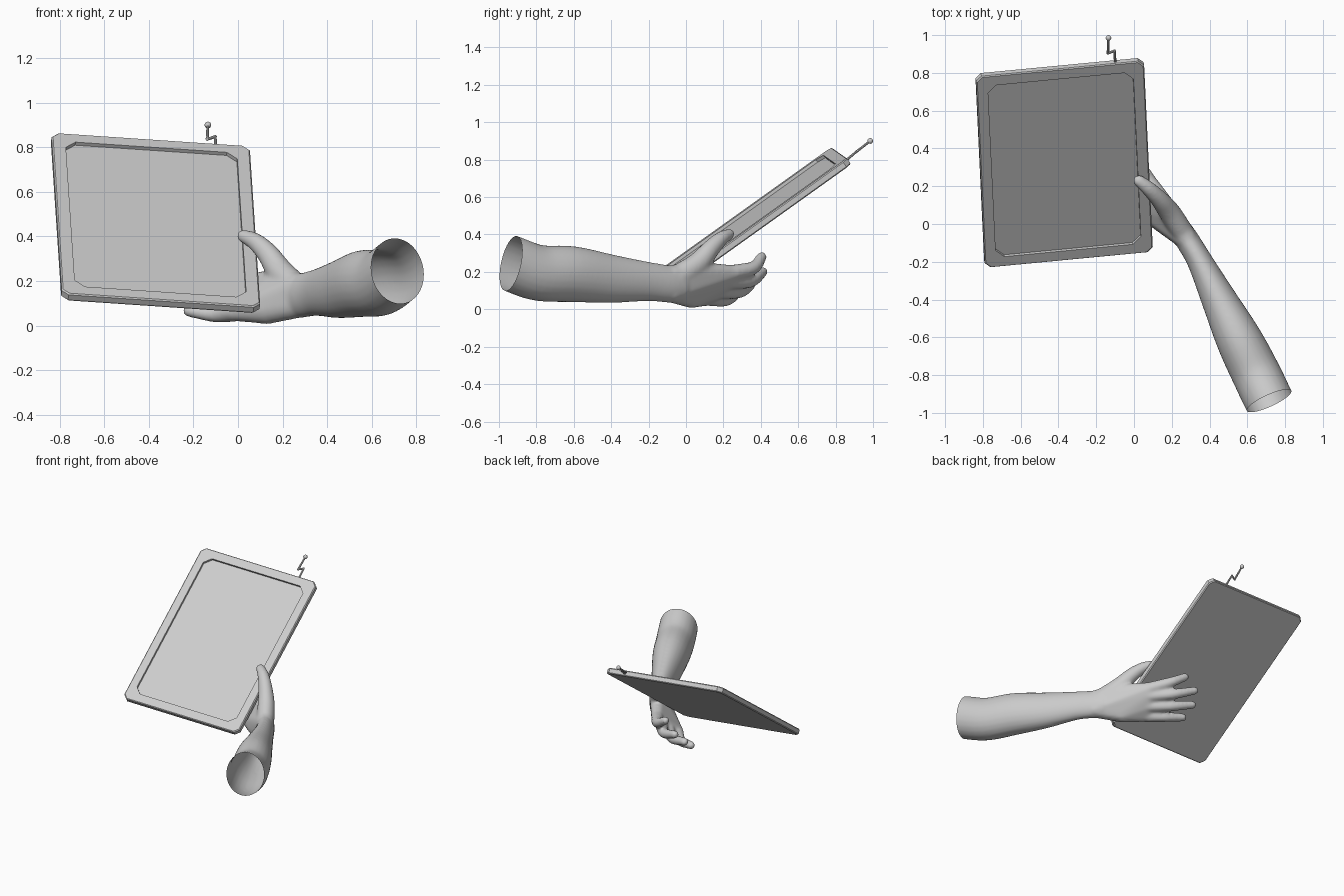
import bpy, bmesh, math
from mathutils import Vector, Matrix

if "Cube" in bpy.data.objects:
    bpy.data.objects.remove(bpy.data.objects["Cube"])


def make_object(name, bm, matrix=None, angle=30):
    bmesh.ops.recalc_face_normals(bm, faces=bm.faces)
    mesh = bpy.data.meshes.new(name)
    bm.to_mesh(mesh)
    bm.free()
    ob = bpy.data.objects.new(name, mesh)
    bpy.context.collection.objects.link(ob)
    if matrix:
        ob.matrix_world = matrix
    bpy.ops.object.select_all(action='DESELECT')
    ob.select_set(True)
    bpy.context.view_layer.objects.active = ob
    bpy.ops.object.shade_smooth_by_angle(angle=math.radians(angle))
    return ob


def bridge(bm, a, b):
    for i in range(len(a)):
        j = (i + 1) % len(a)
        bm.faces.new((a[i], a[j], b[j], b[i]))


# Tablet axes: across, up the slope, out of the screen
u = Vector((0.993, 0.095, -0.067)).normalized()
n = u.cross(Vector((-0.040, 0.813, 0.581))).normalized()
v = n.cross(u)
frame = Matrix((u, v, n)).transposed().to_4x4()
frame.translation = (-0.37, 0.325, 0.46)


def octagon(bm, w, h, c, z):
    pts = [(w, h - c), (w - c, h), (c - w, h), (-w, h - c),
           (-w, c - h), (c - w, -h), (w - c, -h), (w, c - h)]
    return [bm.verts.new((x, y, z)) for x, y in pts]


# Tablet body: bevelled slab with a recessed front
bm = bmesh.new()
rings = [octagon(bm, 0.442, 0.617, 0.028, -0.02), octagon(bm, 0.448, 0.622, 0.03, -0.014),
         octagon(bm, 0.448, 0.622, 0.03, 0.014), octagon(bm, 0.442, 0.617, 0.028, 0.02),
         octagon(bm, 0.387, 0.558, 0.045, 0.02), octagon(bm, 0.387, 0.558, 0.045, 0.003)]
for a, b in zip(rings, rings[1:]):
    bridge(bm, a, b)
bm.faces.new(rings[0])
make_object("tablet_body", bm, frame)

# Screen
bm = bmesh.new()
face = bm.faces.new(octagon(bm, 0.387, 0.558, 0.045, 0.003))
make_object("tablet_screen", bm, frame)


def catmull(p, steps):
    """Smoothly resample a list of (x, y, z, half width, half height)."""
    p = [Vector(q) for q in p]
    p = [2 * p[0] - p[1]] + p + [2 * p[-1] - p[-2]]
    out = []
    for i in range(1, len(p) - 2):
        a, b, c, d = p[i - 1:i + 3]
        for s in range(steps):
            t = s / steps
            out.append(0.5 * (2 * b + (c - a) * t + (2 * a - 5 * b + 4 * c - d) * t * t
                              + (3 * b - a - 3 * c + d) * t ** 3))
    return out + [p[-2]]


def tube(bm, points, steps=5, sides=24, domes=True):
    """Closed tapering tube, optionally with round ends."""
    pts = catmull(points, steps)
    pos = [Vector(q[:3]) for q in pts]
    secs = []
    for i, q in enumerate(pts):
        t = (pos[min(i + 1, len(pos) - 1)] - pos[max(i - 1, 0)]).normalized()
        secs.append((pos[i], t, q[3], q[4]))
    if domes:
        def dome(sec, sign):
            o, t, w, h = sec
            return [(o + t * sign * h * math.sin(a), t, w * math.cos(a), h * math.cos(a))
                    for a in (0.35, 0.7, 1.05, 1.4)]
        secs = dome(secs[0], -1)[::-1] + secs + dome(secs[-1], 1)
    rings = []
    for o, t, w, h in secs:
        side = t.cross(Vector((0, 0, 1))).normalized()
        up = side.cross(t)
        rings.append([bm.verts.new(o + side * w * math.cos(a) + up * h * math.sin(a))
                      for a in (2 * math.pi * k / sides for k in range(sides))])
    for a, b in zip(rings, rings[1:]):
        bridge(bm, a, b)
    bm.faces.new(rings[0][::-1])
    bm.faces.new(rings[-1])


# Antenna: kinked wire with a ball tip
bm = bmesh.new()
wire = [(-0.10, 0.86, 0.80), (-0.102, 0.918, 0.848), (-0.138, 0.903, 0.836), (-0.135, 0.985, 0.90)]
for a, b in zip(wire, wire[1:]):
    tube(bm, [(*a, 0.007, 0.007), (*b, 0.006, 0.006)], 1, 8)
bmesh.ops.create_uvsphere(bm, u_segments=16, v_segments=10, radius=0.015,
                          matrix=Matrix.Translation(wire[-1]))
make_object("antenna", bm)

# Forearm and wrist
bm = bmesh.new()
tube(bm, [(0.77, -1.04, 0.285, 0.125, 0.15), (0.715, -0.935, 0.245, 0.13, 0.15),
          (0.645, -0.79, 0.195, 0.13, 0.15), (0.555, -0.61, 0.188, 0.122, 0.15),
          (0.45, -0.40, 0.163, 0.094, 0.13), (0.35, -0.20, 0.148, 0.068, 0.105),
          (0.285, -0.09, 0.135, 0.064, 0.10), (0.24, -0.02, 0.13, 0.06, 0.09)], domes=False)

# Thumb and four fingers: knuckle, middle joint, tip
tube(bm, [(0.26, -0.05, 0.165, 0.06, 0.07), (0.19, 0.06, 0.24, 0.058, 0.062),
          (0.135, 0.13, 0.32, 0.048, 0.05), (0.08, 0.185, 0.375, 0.04, 0.04),
          (0.025, 0.23, 0.402, 0.032, 0.03)])
fingers = [((0.06, 0.25, 0.195), (-0.02, 0.36, 0.222), (-0.115, 0.405, 0.28)),
           ((0.05, 0.22, 0.15), (-0.06, 0.345, 0.152), (-0.195, 0.41, 0.20)),
           ((0.025, 0.175, 0.10), (-0.09, 0.285, 0.095), (-0.23, 0.345, 0.13)),
           ((-0.01, 0.12, 0.062), (-0.10, 0.205, 0.05), (-0.22, 0.255, 0.067))]
for a, b, c in fingers:
    tube(bm, [(*a, 0.044, 0.044), (*b, 0.036, 0.036), (*c, 0.028, 0.028)])

# Palm: hull around wrist, heel, thumb base and knuckles
palm = bmesh.new()
blobs = [((0.28, -0.08, 0.18), 0.057), ((0.28, -0.08, 0.092), 0.057),
         ((0.13, 0.03, 0.065), 0.06), ((0.19, 0.06, 0.2), 0.055)]
blobs += [(Vector(f[0]), 0.043) for f in fingers]
for centre, radius in blobs:
    bmesh.ops.create_icosphere(palm, subdivisions=2, radius=radius,
                               matrix=Matrix.Translation(centre))
hull = bmesh.ops.convex_hull(palm, input=palm.verts)
junk = {g for g in hull["geom_interior"] + hull["geom_unused"] if isinstance(g, bmesh.types.BMVert)}
bmesh.ops.delete(palm, geom=list(junk), context='VERTS')
bmesh.ops.recalc_face_normals(palm, faces=palm.faces)
tmp = bpy.data.meshes.new("palm_tmp")
palm.to_mesh(tmp)
palm.free()
bm.from_mesh(tmp)
bpy.data.meshes.remove(tmp)

# Fuse into one skin, smooth it, then open the elbow end
arm = make_object("arm_and_hand", bm, angle=180)
rm = arm.modifiers.new("fuse", 'REMESH')
rm.mode = 'VOXEL'
rm.voxel_size = 0.009
sm = arm.modifiers.new("soften", 'SMOOTH')
sm.factor = 0.5
sm.iterations = 14
for mod in ("fuse", "soften"):
    bpy.ops.object.modifier_apply(modifier=mod)
bm = bmesh.new()
bm.from_mesh(arm.data)
bmesh.ops.bisect_plane(bm, geom=bm.verts[:] + bm.edges[:] + bm.faces[:],
                       plane_co=(0.715, -0.935, 0.25), plane_no=(0.406, -0.89, 0.208),
                       clear_outer=True)
bm.to_mesh(arm.data)
bm.free()
bpy.ops.object.shade_smooth()
